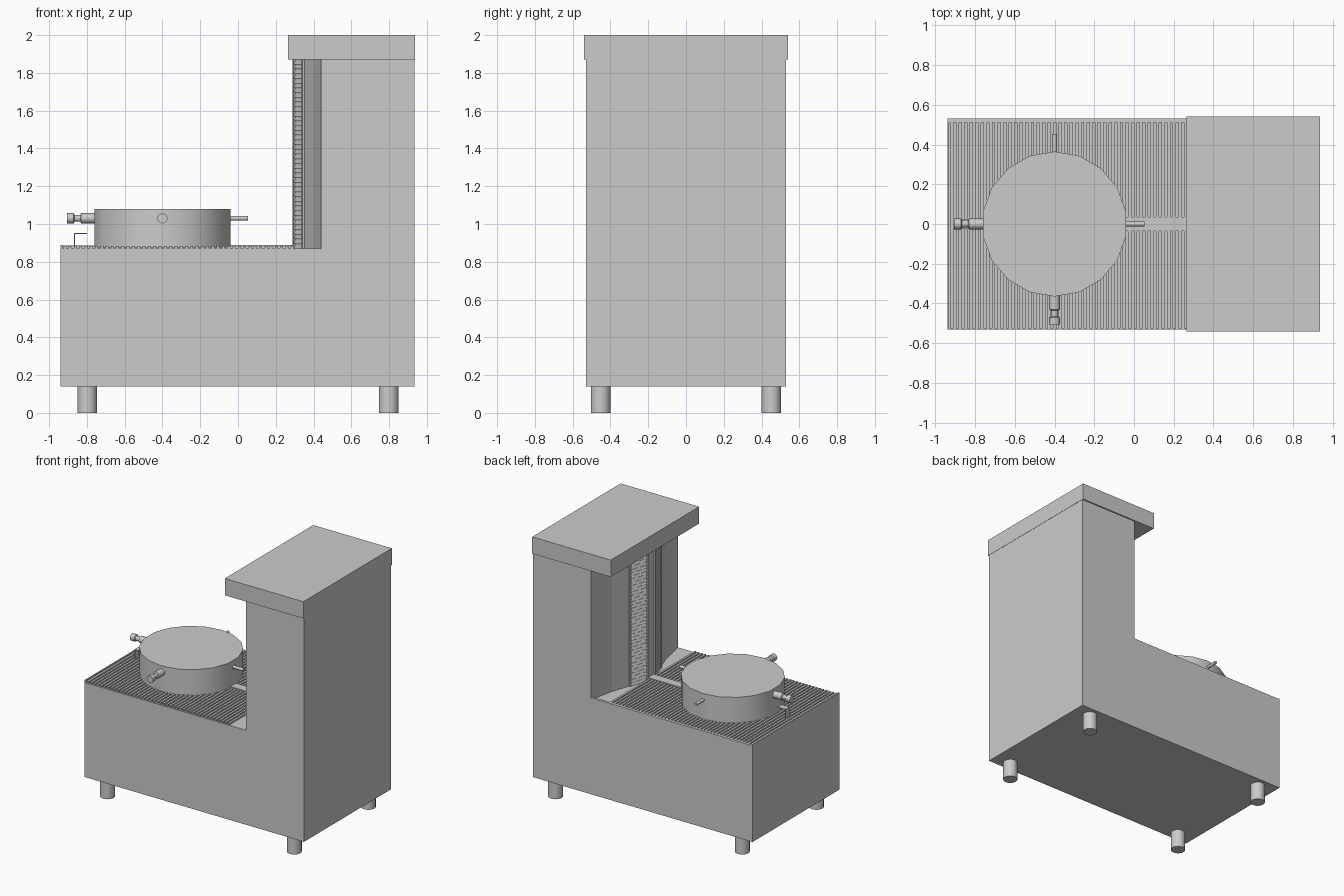
import bpy, bmesh, math
from mathutils import Vector

old = bpy.data.objects.get("Cube")
if old:
    bpy.data.objects.remove(old, do_unlink=True)

steel = bpy.data.materials.new("brushed grey steel")
GREY = (0.6, 0.6, 0.6, 1)
steel.use_nodes = True
steel.diffuse_color = GREY
steel.node_tree.nodes["Principled BSDF"].inputs["Base Color"].default_value = GREY


def finish(name, bm, smooth=False):
    bmesh.ops.recalc_face_normals(bm, faces=bm.faces)
    mesh = bpy.data.meshes.new(name)
    bm.to_mesh(mesh)
    bm.free()
    mesh.materials.append(steel)
    obj = bpy.data.objects.new(name, mesh)
    bpy.context.collection.objects.link(obj)
    if smooth:
        bpy.ops.object.select_all(action='DESELECT')
        obj.select_set(True)
        bpy.context.view_layer.objects.active = obj
        bpy.ops.object.shade_smooth_by_angle(angle=math.radians(35))
    return obj


def add_box(bm, low, high):
    low, high = Vector(low), Vector(high)
    verts = bmesh.ops.create_cube(bm, size=1)["verts"]
    for v in verts:
        v.co = (low + high) / 2 + v.co * (high - low)
    return verts


def box(name, low, high):
    bm = bmesh.new()
    add_box(bm, low, high)
    return finish(name, bm)


def prism(name, outline, z0, z1):
    bm = bmesh.new()
    face = bm.faces.new([bm.verts.new((x, y, z0)) for x, y in outline])
    top = bmesh.ops.extrude_face_region(bm, geom=[face])["geom"]
    for v in top:
        if isinstance(v, bmesh.types.BMVert):
            v.co.z = z1
    return finish(name, bm)


def turned(name, profile, sides, origin, axis):
    """Closed turned part: profile of (radius, distance) along an axis."""
    bm = bmesh.new()
    rings = []
    for r, h in profile:
        rings.append([bm.verts.new((r * math.sin(2 * math.pi * i / sides),
                                    r * math.cos(2 * math.pi * i / sides), h))
                      for i in range(sides)])
    for a, b in zip(rings, rings[1:]):
        for i in range(sides):
            j = (i + 1) % sides
            bm.faces.new((a[i], a[j], b[j], b[i]))
    bm.faces.new(rings[0])
    bm.faces.new(rings[-1])
    obj = finish(name, bm, True)
    obj.location = origin
    obj.rotation_euler = Vector(axis).to_track_quat('Z', 'Y').to_euler()
    return obj


# Cabinet base with thin raised rims around the tray
FLOOR = 0.87
box("base_cabinet", (-0.94, -0.53, 0.14), (0.935, 0.53, FLOOR))
box("tray_left_rim", (-0.94, -0.53, FLOOR), (-0.93, 0.53, 0.89))
box("tray_back_rim", (-0.94, 0.51, FLOOR), (0.44, 0.53, 0.885))

# Tower with a pointed heater front, and its cap
half = [(0.935, 0.53), (0.44, 0.53), (0.40, 0.335), (0.30, 0.035)]
prism("tower", half + [(x, -y) for x, y in reversed(half)], FLOOR, 1.88)
box("tower_cap", (0.265, -0.54, 1.87), (0.937, 0.54, 2.0))

# Louvred heater panels on both slanted tower faces
inner, outer = Vector((0.30, 0.035, 0)), Vector((0.40, 0.335, 0))
along = (outer - inner).normalized()
out = Vector((-along.y, along.x, 0))
for side, label in ((1, "back"), (-1, "front")):
    bm = bmesh.new()

    def place(verts, tilt=0):
        for v in verts:
            p = inner + along * v.co.x + out * (v.co.y + tilt * (v.co.z > tilt_mid))
            v.co = (p.x, p.y * side, v.co.z)

    tilt_mid = 0
    for start in (0.0, 0.15):
        place(add_box(bm, (start, -0.005, FLOOR), (start + 0.016, 0.012, 1.87)))
    count = 40
    step = (1.87 - FLOOR) / count
    for i in range(count):
        z = FLOOR + i * step
        tilt_mid = z + step * 0.5
        place(add_box(bm, (0.016, -0.006, z), (0.15, 0.009, z + step * 0.8)), -0.007)
    finish(label + "_heater_louvres", bm)

# Slatted tray grate
bm = bmesh.new()
pitch = 0.028
for i in range(44):
    x = -0.925 + i * pitch
    add_box(bm, (x, -0.525, FLOOR - 0.005), (x + 0.016, 0.51, 0.884))
finish("tray_grate", bm)
box("drip_channel", (-0.10, -0.035, FLOOR), (0.31, 0.035, 0.89))

# Round pan
PAN = Vector((-0.40, 0, 1.03))
turned("round_pan", [(0.365, 0.875), (0.365, 1.08)], 18, (PAN.x, 0, 0), (0, 0, 1))

# Turned handles and plain pins around the pan
knob = [(0.027, 0.34), (0.027, 0.43), (0.018, 0.435), (0.018, 0.465),
        (0.027, 0.47), (0.027, 0.505)]
pin = [(0.012, 0.34), (0.012, 0.452)]
turned("left_end_handle", knob, 16, PAN, (-1, 0, 0))
turned("front_handle", knob, 16, PAN, (0, -1, 0))
turned("tower_side_pin", pin, 12, PAN, (1, 0, 0))
turned("back_pin", pin, 12, PAN, (0, 1, 0))

# Small bent stop bracket under the end handle
bm = bmesh.new()
add_box(bm, (-0.868, -0.025, 0.88), (-0.862, 0.025, 0.953))
add_box(bm, (-0.868, -0.025, 0.947), (-0.80, 0.025, 0.953))
finish("stop_bracket", bm)

# Four feet
for sx, end in ((-1, "left"), (1, "right")):
    for sy, depth in ((-1, "front"), (1, "back")):
        turned(f"{depth}_{end}_foot", [(0.052, 0), (0.052, 0.145)], 20,
               (0.798 * sx, 0.452 * sy, 0), (0, 0, 1))
